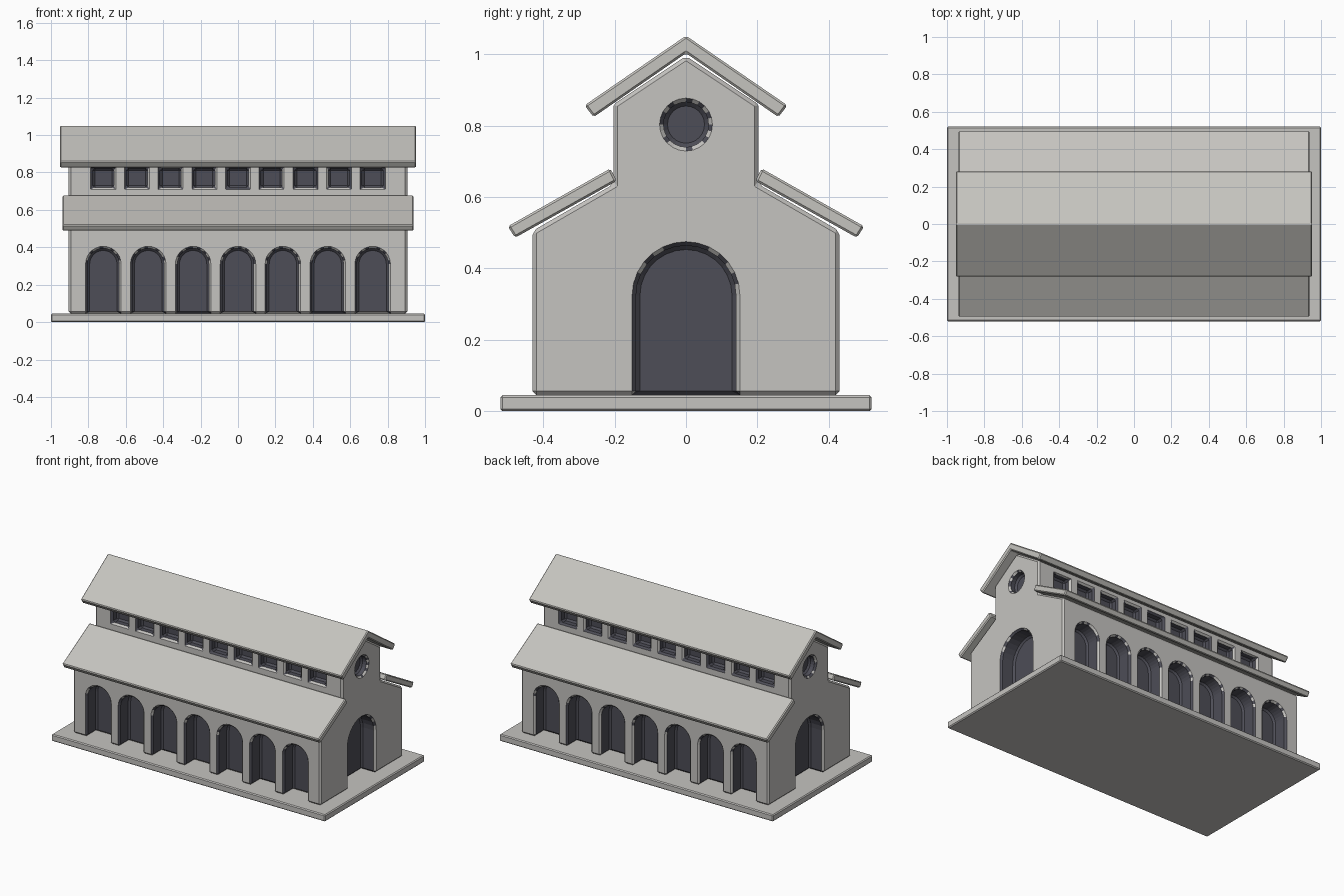
import bpy, bmesh, math
from mathutils import Vector, Matrix

if "Cube" in bpy.data.objects:
    bpy.data.objects.remove(bpy.data.objects["Cube"])


def material(name, color):
    m = bpy.data.materials.new(name)
    m.diffuse_color = (*color, 1)
    m.use_nodes = True
    m.node_tree.nodes["Principled BSDF"].inputs["Base Color"].default_value = m.diffuse_color
    return m


STONE = material("pale stone", (0.56, 0.55, 0.53))
ROOF = material("roof stone", (0.56, 0.55, 0.52))
DARK = material("dark opening", (0.075, 0.075, 0.095))


def prism(bm, profile, start, end, place):
    """Extrude a 2D profile from start to end; place maps (u, v, depth) to a point."""
    a, b = [[bm.verts.new(place(u, v, d)) for u, v in profile] for d in (start, end)]
    n = len(profile)
    bm.faces.new(a)
    bm.faces.new(b[::-1])
    for i in range(n):
        bm.faces.new((a[i], b[i], b[(i + 1) % n], a[(i + 1) % n]))


def finish(bm, name, mat, bevel=0):
    bmesh.ops.recalc_face_normals(bm, faces=bm.faces)
    mesh = bpy.data.meshes.new(name)
    bm.to_mesh(mesh)
    bm.free()
    obj = bpy.data.objects.new(name, mesh)
    bpy.context.collection.objects.link(obj)
    mesh.materials.append(mat)
    if bevel:
        add_bevel(obj, bevel)
    return obj


def add_bevel(obj, width):
    mod = obj.modifiers.new("soft edges", 'BEVEL')
    mod.width = width
    mod.segments = 1
    mod.limit_method = 'ANGLE'
    mod.angle_limit = math.radians(30)


def along_x(u, v, d):
    return Vector((d, u, v))


def along_y(u, v, d):
    return Vector((u, d, v))


def arch(center, half, bottom, top, steps=14):
    spring = top - half
    pts = [(center - half, bottom), (center + half, bottom)]
    return pts + [(center + half * math.cos(math.pi * i / steps),
                   spring + half * math.sin(math.pi * i / steps)) for i in range(steps + 1)]


def mirrored(half):
    return half + [(-u, v) for u, v in reversed(half) if u > 0]


# Base slab
bm = bmesh.new()
prism(bm, [(-0.52, 0), (0.52, 0), (0.52, 0.045), (-0.52, 0.045)], -1, 1, along_x)
finish(bm, "base_slab", STONE, 0.006)

# Hall body: tall nave with a lower aisle on each side
bm = bmesh.new()
prism(bm, mirrored([(0.43, 0.045), (0.43, 0.505), (0.203, 0.636), (0.203, 0.86), (0, 0.995)]),
      -0.905, 0.905, along_x)
body = finish(bm, "hall_body", STONE)
body.data.materials.append(DARK)

# Recess cutters: arcade, upper windows, end doors and round windows
bm = bmesh.new()
for side in (-1, 1):
    for i in range(7):
        prism(bm, arch((i - 3) * 0.24, 0.084, 0.02, 0.394),
              side * 0.33, side * 0.5, along_y)
    for i in range(9):
        x = (i - 4) * 0.18
        prism(bm, [(x - 0.056, 0.72), (x + 0.056, 0.72), (x + 0.056, 0.822), (x - 0.056, 0.822)],
              side * 0.15, side * 0.3, along_y)
    prism(bm, arch(0, 0.14, 0.02, 0.464), side * 0.805, side * 1.0, along_x)
    circle = [(0.063 * math.cos(math.tau * i / 24), 0.803 + 0.063 * math.sin(math.tau * i / 24))
              for i in range(24)]
    prism(bm, circle, side * 0.855, side * 1.0, along_x)
cutter = finish(bm, "opening_cutter", DARK)
cutter.hide_render = True
cutter.hide_viewport = False
cutter.display_type = 'WIRE'

cut = body.modifiers.new("openings", 'BOOLEAN')
cut.operation = 'DIFFERENCE'
cut.object = cutter
cut.solver = 'EXACT'
cut.material_mode = 'TRANSFER'
add_bevel(body, 0.011)

# Main roof: one folded slab over the nave
bm = bmesh.new()
prism(bm, [(0, 1.052), (0.284, 0.857), (0.259, 0.824), (0, 1.003),
           (-0.259, 0.824), (-0.284, 0.857)], -0.953, 0.953, along_x)
finish(bm, "main_roof", ROOF, 0.006)

# Aisle roofs
for side, label in ((-1, "front"), (1, "back")):
    bm = bmesh.new()
    prism(bm, [(side * u, v) for u, v in
               [(0.212, 0.68), (0.499, 0.518), (0.479, 0.486), (0.194, 0.645)]],
          -0.938, 0.938, along_x)
    finish(bm, label + "_aisle_roof", ROOF, 0.006)
